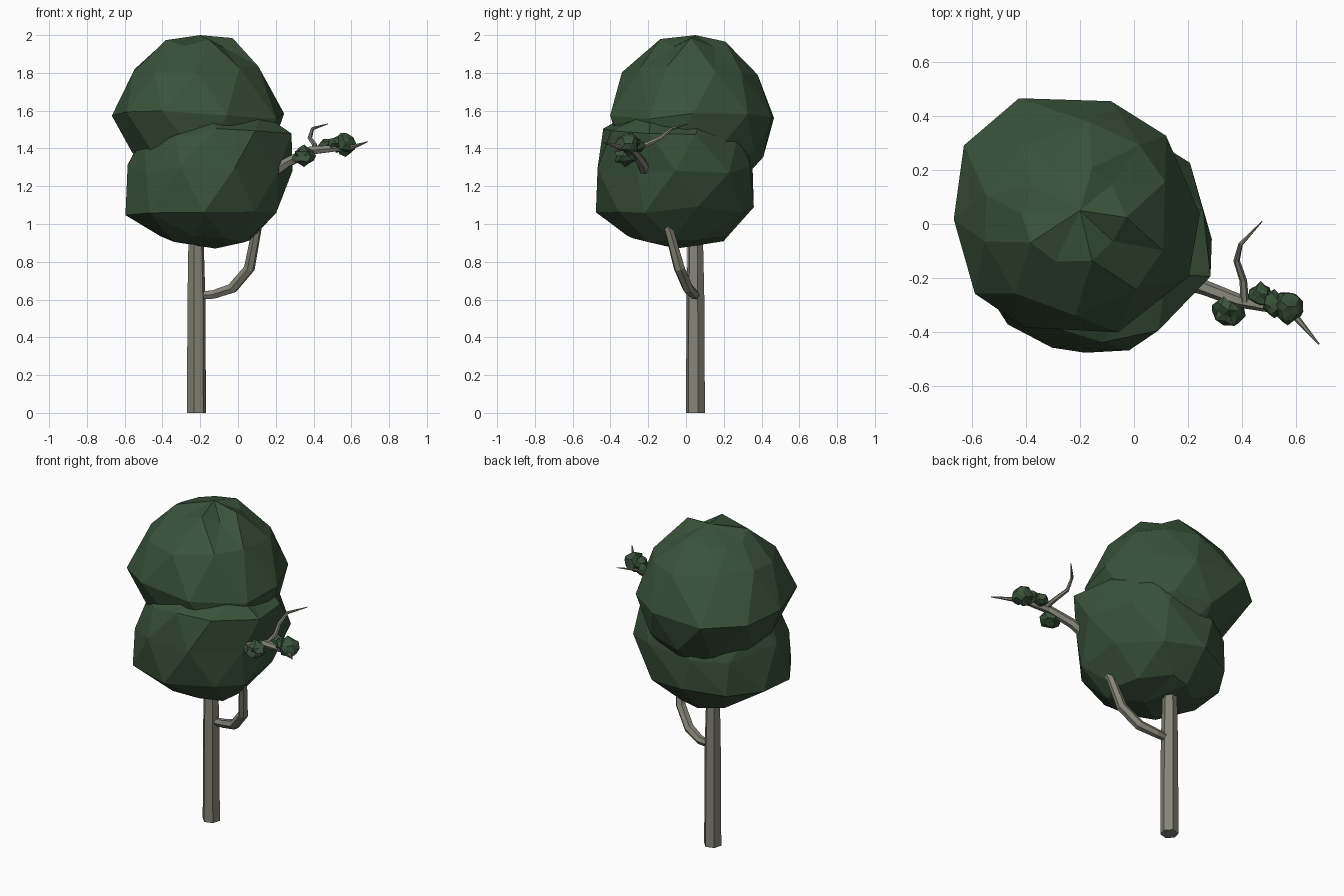
import bpy, bmesh, math, random
from mathutils import Vector

if "Cube" in bpy.data.objects:
    bpy.data.objects.remove(bpy.data.objects["Cube"])


def material(name, rgb):
    m = bpy.data.materials.new(name)
    m.diffuse_color = (*rgb, 1)
    m.use_nodes = True
    m.node_tree.nodes["Principled BSDF"].inputs["Base Color"].default_value = m.diffuse_color
    return m


BARK = material("bark", (0.23, 0.23, 0.18))
LEAF = material("leaf", (0.042, 0.085, 0.042))


def finish(name, bm, mat):
    bmesh.ops.recalc_face_normals(bm, faces=bm.faces)
    me = bpy.data.meshes.new(name)
    bm.to_mesh(me)
    bm.free()
    me.materials.append(mat)
    ob = bpy.data.objects.new(name, me)
    bpy.context.collection.objects.link(ob)
    return ob


def tube(name, path, sides=6, phase=0.0):
    """Faceted tapering limb along (x, y, z, radius) points."""
    bm = bmesh.new()
    pts = [Vector(p[:3]) for p in path]
    rings, side = [], Vector((1, 0, 0))
    for i, p in enumerate(pts):
        d = (pts[min(i + 1, len(pts) - 1)] - pts[max(i - 1, 0)]).normalized()
        if i == 0 and abs(d.x) > 0.8:
            side = Vector((0, 1, 0))
        side = (side - d * side.dot(d)).normalized()
        up = d.cross(side)
        angles = [phase + math.tau * k / sides for k in range(sides)]
        rings.append([bm.verts.new(p + (side * math.cos(a) + up * math.sin(a)) * path[i][3])
                      for a in angles])
    for a, b in zip(rings, rings[1:]):
        for k in range(sides):
            j = (k + 1) % sides
            bm.faces.new((a[k], a[j], b[j], b[k]))
    bm.faces.new(rings[0])
    bm.faces.new(rings[-1])
    return finish(name, bm, BARK)


def crown(name, rings, bottom, top, seed, n=10, jitter=0.025):
    """Rough faceted foliage from (z, xmin, xmax, ymin, ymax) levels."""
    rnd = random.Random(seed)
    bm = bmesh.new()
    loops = []
    for i, (z, x0, x1, y0, y1) in enumerate(rings):
        loop = []
        for k in range(n):
            a = math.tau * (k + 0.5 * (i % 2) + rnd.uniform(-0.2, 0.2)) / n
            s = 1.02 + rnd.uniform(-1, 1) * jitter * 2
            loop.append(bm.verts.new(((x0 + x1) / 2 + (x1 - x0) / 2 * s * math.cos(a),
                                      (y0 + y1) / 2 + (y1 - y0) / 2 * s * math.sin(a),
                                      z + rnd.uniform(-1, 1) * jitter)))
        loops.append(loop)
    # staggered triangles between levels, then fans at both ends
    for i, (a, b) in enumerate(zip(loops, loops[1:])):
        for k in range(n):
            j = (k + 1) % n
            if i % 2 == 0:
                tris = ((a[k], a[j], b[k]), (a[j], b[j], b[k]))
            else:
                tris = ((a[k], b[j], b[k]), (a[k], a[j], b[j]))
            for t in tris:
                bm.faces.new(t)
    for loop, p in ((loops[0], bottom), (loops[-1], top)):
        c = bm.verts.new(p)
        for k in range(n):
            bm.faces.new((loop[k], loop[(k + 1) % n], c))
    return finish(name, bm, LEAF)


def leaf_clump(name, centre, size, seed):
    """Small spiky tuft."""
    rnd = random.Random(seed)
    bm = bmesh.new()
    bmesh.ops.create_icosphere(bm, subdivisions=2, radius=1)
    for v in bm.verts:
        s = rnd.uniform(0.72, 1.1)
        v.co = Vector(c + e * s * r for c, e, r in zip(centre, v.co, size))
    return finish(name, bm, LEAF)


# Trunk and side branch
tube("trunk", [(-0.22, 0.05, 0, 0.052), (-0.22, 0.05, 0.6, 0.049),
               (-0.222, 0.05, 0.9, 0.042), (-0.222, 0.05, 1.2, 0.035)], phase=0.25)
tube("side_branch", [(-0.22, 0.05, 0.62, 0.022), (-0.13, 0.045, 0.627, 0.026),
                     (-0.03, 0.01, 0.66, 0.03), (0.06, -0.035, 0.765, 0.03),
                     (0.095, -0.085, 0.95, 0.026), (0.12, -0.13, 1.08, 0.022)])

# Outer twigs
tube("outer_twig", [(0.21, -0.22, 1.29, 0.03), (0.26, -0.235, 1.325, 0.028),
                    (0.39, -0.285, 1.39, 0.025), (0.51, -0.31, 1.40, 0.019),
                    (0.60, -0.345, 1.405, 0.013), (0.685, -0.445, 1.435, 0.003)])
tube("upper_twig", [(0.41, -0.29, 1.40, 0.016), (0.405, -0.21, 1.42, 0.014),
                    (0.38, -0.135, 1.455, 0.012), (0.395, -0.075, 1.505, 0.009),
                    (0.475, 0.01, 1.53, 0.002)])

# Two big overlapping crowns
crown("lower_crown", [(0.92, -0.40, 0.07, -0.31, 0.20), (1.07, -0.59, 0.22, -0.47, 0.35),
                      (1.29, -0.56, 0.27, -0.46, 0.38), (1.48, -0.51, 0.28, -0.44, 0.32),
                      (1.57, -0.30, 0.14, -0.30, 0.20)],
      (-0.12, -0.05, 0.87), (-0.1, -0.05, 1.62), seed=4)
crown("upper_crown", [(1.21, -0.40, 0.02, -0.17, 0.29), (1.36, -0.56, 0.17, -0.34, 0.42),
                      (1.58, -0.68, 0.25, -0.42, 0.48), (1.81, -0.55, 0.14, -0.32, 0.37),
                      (1.96, -0.41, -0.04, -0.14, 0.22)],
      (-0.2, 0.05, 1.16), (-0.2, 0.05, 2.0), seed=9)

# Leaf clumps on the twigs
for i, (c, s) in enumerate([((0.35, -0.32, 1.36), (0.065, 0.065, 0.055)),
                            ((0.47, -0.26, 1.415), (0.045, 0.045, 0.04)),
                            ((0.52, -0.295, 1.425), (0.04, 0.05, 0.045)),
                            ((0.57, -0.305, 1.425), (0.062, 0.065, 0.065))]):
    leaf_clump(f"leaf_clump_{i + 1}", c, s, 20 + i)
